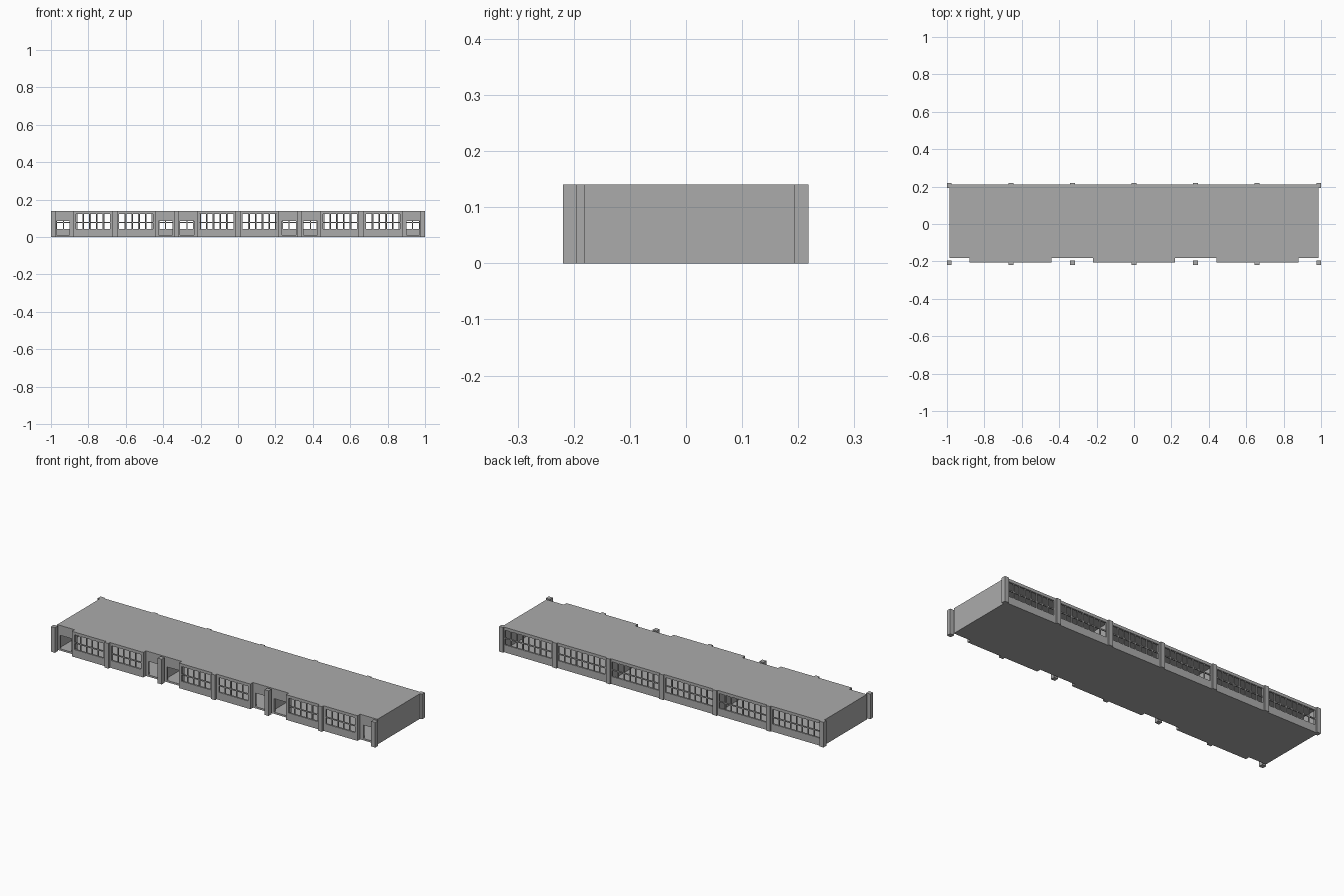
import bpy, bmesh

if "Cube" in bpy.data.objects:
    bpy.data.objects.remove(bpy.data.objects["Cube"])

H = 0.14                       # building height
T = 0.010                      # wall and slab thickness
FRONT, RECESS, BACK, SIDE = -0.205, -0.182, 0.210, 0.987
SILL, HEAD = 0.042, 0.124      # window heights
DOOR = 0.085

grey = bpy.data.materials.new("concrete grey")
grey.diffuse_color = (0.41, 0.41, 0.41, 1)
grey.use_nodes = True
grey.node_tree.nodes["Principled BSDF"].inputs["Base Color"].default_value = grey.diffuse_color


def finish(name, bm):
    bmesh.ops.recalc_face_normals(bm, faces=bm.faces)
    me = bpy.data.meshes.new(name)
    bm.to_mesh(me)
    bm.free()
    me.materials.append(grey)
    ob = bpy.data.objects.new(name, me)
    bpy.context.collection.objects.link(ob)
    return ob


def boxes(name, items):
    """One object made of boxes (x0, x1, y0, y1, z0, z1)."""
    bm = bmesh.new()
    for x0, x1, y0, y1, z0, z1 in items:
        vs = bmesh.ops.create_cube(bm, size=1)["verts"]
        for v in vs:
            v.co = ((x0 + x1) / 2 + v.co.x * (x1 - x0),
                    (y0 + y1) / 2 + v.co.y * (y1 - y0),
                    (z0 + z1) / 2 + v.co.z * (z1 - z0))
    return finish(name, bm)


def wall(name, x0, x1, y, openings):
    """Wall along x with openings (left, right, bottom, top)."""
    items, x = [], x0
    for a, b, lo, hi in sorted(openings):
        items.append((x, a, y, y + T, 0, H))
        items.append((a, b, y, y + T, hi, H))
        if lo > 0:
            items.append((a, b, y, y + T, 0, lo))
        x = b
    items.append((x, x1, y, y + T, 0, H))
    return boxes(name, items)


def window_bars(name, c, half, cols, y):
    """Glazing bars: one rail and evenly spaced uprights."""
    y0, y1, w = y + 0.002, y + 0.008, 0.0028
    items = [(c - half, c + half, y0, y1, 0.075, 0.081)]
    for i in range(1, cols):
        x = c - half + 2 * half * i / cols
        items.append((x - w, x + w, y0, y1, SILL, 0.075))
        items.append((x - w, x + w, y0, y1, 0.081, HEAD))
    return boxes(name, items)


# Floor and roof share the stepped outline
bays = [(-0.88, -0.44), (-0.22, 0.22), (0.44, 0.88)]
outline = [(-SIDE, BACK), (-SIDE, RECESS)]
for a, b in bays:
    outline += [(a, RECESS), (a, FRONT), (b, FRONT), (b, RECESS)]
outline += [(SIDE, RECESS), (SIDE, BACK)]
for name, z in (("floor", 0), ("roof", H - T)):
    bm = bmesh.new()
    f = bm.faces.new([bm.verts.new((x, y, z)) for x, y in outline])
    ext = bmesh.ops.extrude_face_region(bm, geom=[f])["geom"]
    bmesh.ops.translate(bm, vec=(0, 0, T),
                        verts=[v for v in ext if isinstance(v, bmesh.types.BMVert)])
    finish(name, bm)

# Projecting front bays, each with two windows and short return walls
for (a, b), offset in zip(bays, (0.115, 0.115, 0.115)):
    mid, half = (a + b) / 2, 0.09
    cs = (mid - offset, mid + offset)
    wall("front_bay_wall", a, b, FRONT, [(c - half, c + half, SILL, HEAD) for c in cs])
    for c in cs:
        window_bars("front_window_bars", c, half, 5, FRONT)
    boxes("bay_return_walls", [(a, a + T, FRONT + T, RECESS + T, 0, H),
                               (b - T, b, FRONT + T, RECESS + T, 0, H)])

# Recessed entrance walls with open doorways
for s in (-1, 1):
    for near, far, doors in ((0.88, SIDE, [(0.90, 0.97)]),
                             (0.22, 0.44, [(0.235, 0.31), (0.35, 0.425)])):
        x0, x1 = sorted((s * near, s * far))
        wall("entrance_wall", x0, x1, RECESS,
             [(*sorted((s * p, s * q)), 0, DOOR) for p, q in doors])

# Back wall with six wide windows
centres = [-0.825 + 0.33 * i for i in range(6)]
wall("back_wall", -SIDE, SIDE, BACK - T,
     [(c - 0.144, c + 0.144, SILL, HEAD) for c in centres])
for c in centres:
    window_bars("back_window_bars", c, 0.144, 8, BACK - T)

# End walls and the two inner partitions
for s in (-1, 1):
    x0, x1 = sorted((s * (SIDE - T), s * SIDE))
    boxes("end_wall", [(x0, x1, RECESS, BACK, 0, H)])
    boxes("partition", [(s * 0.33 - T / 2, s * 0.33 + T / 2,
                         RECESS + T, BACK - T, T, H - T)])

# Square pilasters, front and back
P = 0.0125
for i in range(7):
    x = (i - 3) * 0.987 / 3
    for name, y in (("front_pilaster", -0.207), ("back_pilaster", 0.2055)):
        boxes(name, [(x - P, x + P, y - P, y + P, 0, H)])
